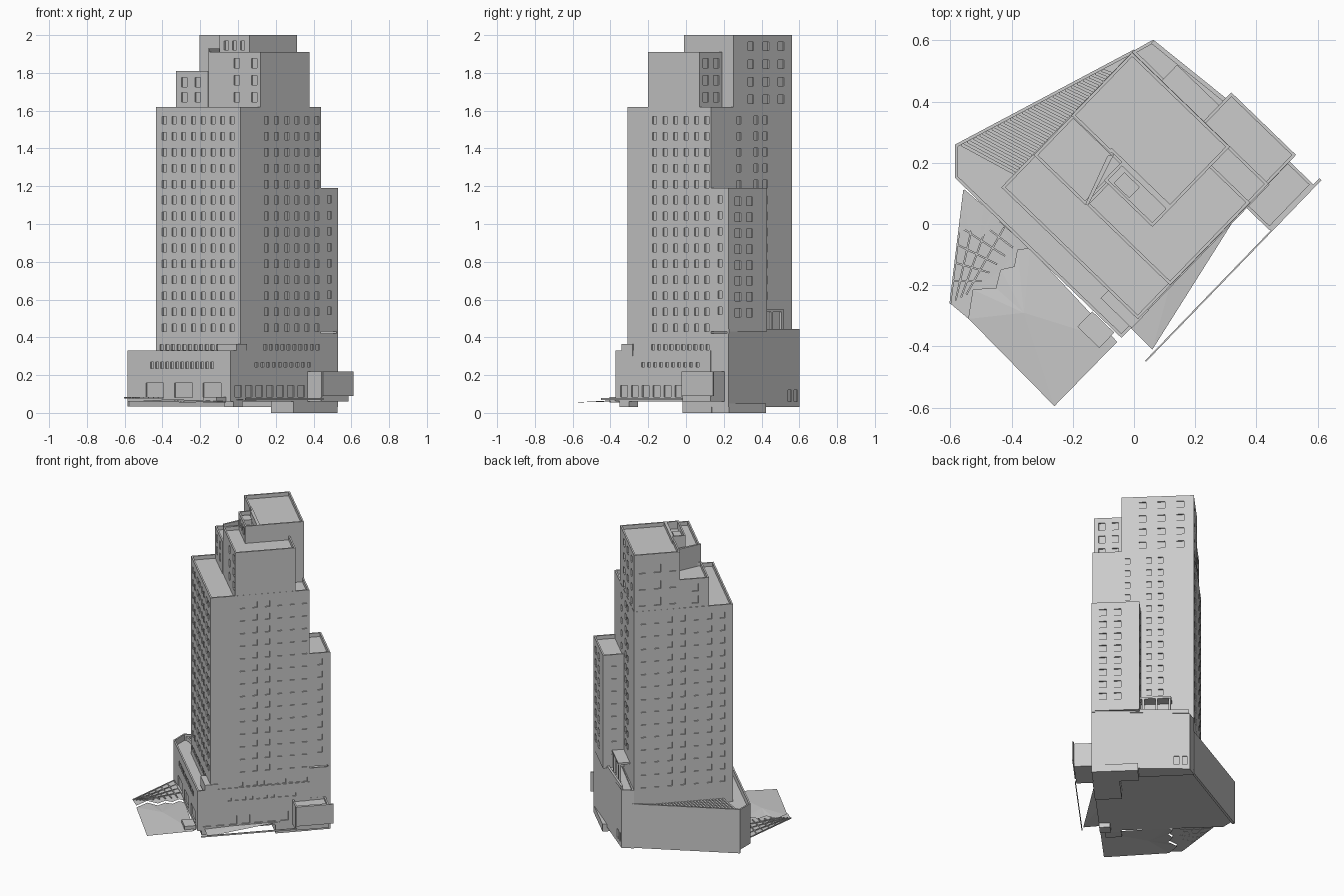
import bpy, bmesh, math
from mathutils import Vector, Matrix

if "Cube" in bpy.data.objects:
    bpy.data.objects.remove(bpy.data.objects["Cube"])

# Local plan axes: u runs right/front, v runs right/back; everything turns -44 degrees
ROT = Matrix.Rotation(math.radians(-44), 4, 'Z')


def finish(name, bm, turn=True):
    if turn:
        bmesh.ops.transform(bm, matrix=ROT, verts=bm.verts)
    me = bpy.data.meshes.new(name)
    bm.to_mesh(me)
    bm.free()
    ob = bpy.data.objects.new(name, me)
    bpy.context.collection.objects.link(ob)
    return ob


def face(bm, pts):
    return bm.faces.new([bm.verts.new(p) for p in pts])


def spread(a, b, n):
    return [a + (b - a) * i / (n - 1) for i in range(n)] if n > 1 else [a]


def wall(bm, a, b, z0, z1, groups, depth=0.008):
    """Flat wall with recessed openings; group = s0,s1,cols,width,z0,z1,rows,height"""
    a, b = Vector((*a, 0)), Vector((*b, 0))
    d = (b - a).normalized()
    inward = Vector((-d.y, d.x, 0)) * depth
    rects = [(s - w / 2, s + w / 2, z - h / 2, z + h / 2)
             for s0, s1, n, w, q0, q1, m, h in groups
             for s in spread(s0, s1, n) for z in spread(q0, q1, m)]
    ss = sorted({0, round((b - a).length, 5)} | {round(v, 5) for r in rects for v in r[:2]})
    zs = sorted({z0, z1} | {round(v, 5) for r in rects for v in r[2:]})
    P = lambda s, z, k=0: a + d * s + Vector((0, 0, z)) + inward * k
    for s, t in zip(ss, ss[1:]):
        for z, y in zip(zs, zs[1:]):
            cs, cz = (s + t) / 2, (z + y) / 2
            if not any(r[0] < cs < r[1] and r[2] < cz < r[3] for r in rects):
                face(bm, [P(s, z), P(t, z), P(t, y), P(s, y)])
    for s, t, z, y in rects:
        ring = [(s, z), (t, z), (t, y), (s, y)]
        face(bm, [P(*c, 1) for c in ring])
        for c, e in zip(ring, ring[1:] + ring[:1]):
            face(bm, [P(*c), P(*e), P(*e, 1), P(*c, 1)])


def inset(pts, t):
    out = []
    for i, p in enumerate(pts):
        p = Vector(p)
        d1 = (p - Vector(pts[i - 1])).normalized()
        d2 = (Vector(pts[(i + 1) % len(pts)]) - p).normalized()
        n1, n2 = Vector((-d1.y, d1.x)), Vector((-d2.y, d2.x))
        out.append(p + (n1 + n2) * t / (1 + n1.dot(n2)))
    return out


def block(name, pts, z0, z1, wins=None, parapet=0.025, thick=0.01):
    """Walled volume with a sunken flat roof behind a parapet (pts counter-clockwise)"""
    bm = bmesh.new()
    wins, n = wins or {}, len(pts)
    inner = inset(pts, thick)
    for i in range(n):
        j = (i + 1) % n
        wall(bm, pts[i], pts[j], z0, z1, wins.get(i, []))
        face(bm, [(*pts[i], z1), (*pts[j], z1), (*inner[j], z1), (*inner[i], z1)])
        face(bm, [(*inner[i], z1), (*inner[j], z1), (*inner[j], z1 - parapet), (*inner[i], z1 - parapet)])
    face(bm, [(*p, z1 - parapet) for p in inner])
    face(bm, [(*p, z0) for p in reversed(pts)])
    bmesh.ops.remove_doubles(bm, verts=bm.verts, dist=1e-5)
    return finish(name, bm)


def prism(bm, pts, z0, z1):
    f = face(bm, [(*p, z0) for p in pts])
    ext = bmesh.ops.extrude_face_region(bm, geom=[f])
    bmesh.ops.translate(bm, vec=(0, 0, z1 - z0), verts=[g for g in ext['geom'] if isinstance(g, bmesh.types.BMVert)])
    bmesh.ops.recalc_face_normals(bm, faces=bm.faces)


def rect(u0, u1, v0, v1):
    return [(u0, v0), (u1, v0), (u1, v1), (u0, v1)]


def box(name, u0, u1, v0, v1, z0, z1):
    bm = bmesh.new()
    prism(bm, rect(u0, u1, v0, v1), z0, z1)
    return finish(name, bm)


def strip(bm, a, b, w, z0, z1):
    a, b = Vector(a), Vector(b)
    d = (b - a).normalized() * w / 2
    n = Vector((-d.y, d.x))
    prism(bm, [a - n, b - n, b + n, a + n], z0, z1)


ROWS = (0.45, 1.55, 14, 0.04)

# Main tower shaft
block("tower_shaft", rect(-0.395, 0.225, -0.215, 0.40), 0.29, 1.62, {
    0: [(0.06, 0.56, 8, 0.03, *ROWS), (0.04, 0.58, 14, 0.024, 0.348, 0, 1, 0.03)],
    1: [(0.20, 0.585, 6, 0.03, *ROWS), (0.19, 0.59, 10, 0.024, 0.348, 0, 1, 0.03)],
    2: [(0.214, 0, 1, 0.032, *ROWS), (0.345, 0.415, 2, 0.032, 0.62, 1.55, 12, 0.042)],
    3: [(0.06, 0.55, 7, 0.03, *ROWS)]})

# Stepped upper tiers
BIG = (1.67, 1.85, 3, 0.05)
block("upper_left_tier", rect(-0.392, -0.158, -0.066, 0.12), 1.58, 1.81,
      {0: [(0.06, 0.16, 2, 0.04, 1.67, 1.75, 2, 0.05)], 3: [(0.1, 0, 1, 0.04, 1.67, 1.75, 2, 0.05)]})
block("upper_right_tier", rect(-0.16, 0.224, -0.062, 0.314), 1.58, 1.91,
      {0: [(0.21, 0.34, 2, 0.042, *BIG)], 2: [(0.05, 0.13, 2, 0.04, *BIG)]})
block("top_tier", [(-0.394, 0.113), (-0.215, 0.113), (-0.215, 0.118), (0.05, 0.118), (0.05, 0.399), (-0.394, 0.399)],
      1.58, 2.0, {4: [(0.13, 0.36, 3, 0.045, 1.66, 1.94, 4, 0.045)],
                  5: [(0.05, 0.24, 3, 0.042, 1.68, 1.90, 3, 0.055)]})
block("roof_stair_house", rect(-0.17, 0.05, 0.035, 0.119), 1.88, 2.0,
      {0: [(0.05, 0.17, 3, 0.03, 1.945, 0, 1, 0.05)]}, parapet=0.05)
bm = bmesh.new()
prism(bm, [(-0.217, 0.10), (-0.16, -0.062), (-0.15, -0.062), (-0.205, 0.118)], 1.78, 1.93)
finish("slanted_screen_wall", bm)
box("roof_hatch", -0.14, -0.07, 0.05, 0.10, 1.94, 1.985)

# Rear side wing
block("side_wing", rect(-0.07, 0.224, 0.39, 0.53), 0.43, 1.19, {
    1: [(0.075, 0, 1, 0.03, 0.54, 1.13, 8, 0.04)],
    2: [(0.07, 0.16, 2, 0.045, 0.53, 1.12, 8, 0.045)],
    3: [(0.07, 0, 1, 0.03, 0.54, 1.13, 8, 0.04)]})

# Street podium with angled rear-left wall
block("podium", [(0.229, -0.296), (0.229, 0.40), (-0.396, 0.41), (-0.601, -0.22), (-0.525, -0.298)],
      0.06, 0.33, {4: [(0.18, 0.62, 13, 0.022, 0.252, 0, 1, 0.034), (0.20, 0.62, 3, 0.13, 0.12, 0, 1, 0.075)],
                   0: [(0.06, 0.54, 7, 0.05, 0.115, 0, 1, 0.06), (0.20, 0.6, 10, 0.022, 0.255, 0, 1, 0.022)]},
      parapet=0.04)
box("podium_corner_block", 0.09, 0.231, -0.25, -0.17, 0.30, 0.365)
bm = bmesh.new()
prism(bm, [(-0.601, -0.22), (-0.585, -0.225), (-0.385, 0.40), (-0.396, 0.41)], 0.035, 0.07)
finish("angled_wall_base", bm)

# Slats over the triangular light court
bm = bmesh.new()
for i in range(24):
    t = 0.03 + i * 0.034
    u, v = -0.601 + 0.205 * t, -0.22 + 0.63 * t
    strip(bm, (u + 0.01, v - 0.003), (-0.395, v + (-0.395 - u) * 0.25), 0.011, 0.295, 0.318)
finish("light_court_slats", bm)

# Rear podium, deep base and terrace edge
block("rear_podium", [(0.224, 0.39), (0.224, 0.53), (-0.374, 0.474), (-0.396, 0.40)], 0.03, 0.42,
      {1: [(0.52, 0.57, 2, 0.03, 0.09, 0, 1, 0.06)]}, parapet=0.01)
box("deep_base", -0.06, 0.222, 0.404, 0.53, 0.0, 0.05)
bm = bmesh.new()
strip(bm, (0.224, 0.524), (-0.37, 0.470), 0.014, 0.42, 0.445)
finish("terrace_kerb", bm)
bm = bmesh.new()
for u in (-0.09, -0.17, -0.25):
    prism(bm, rect(u - 0.007, u + 0.007, 0.455, 0.469), 0.41, 0.54)
prism(bm, rect(-0.26, -0.07, 0.395, 0.472), 0.535, 0.548)
finish("terrace_pergola", bm)

# Side entrance box, long fascia panel and rail
block("side_entrance", rect(0.215, 0.332, 0.293, 0.50), 0.06, 0.22, parapet=0.015)
box("entrance_base", 0.06, 0.225, 0.19, 0.405, 0.0, 0.07)
box("fascia_panel", 0.332, 0.341, 0.295, 0.528, 0.09, 0.22)
box("pavement_rail", 0.336, 0.341, -0.296, 0.30, 0.068, 0.078)


# Ground sheets in world coordinates
def sheet(name, pts, hub=None):
    bm = bmesh.new()
    if hub:
        for a, b in zip(pts, pts[1:] + pts[:1]):
            face(bm, [a, b, hub])
    else:
        bmesh.ops.triangulate(bm, faces=[face(bm, pts)])
    bmesh.ops.remove_doubles(bm, verts=bm.verts, dist=1e-5)
    return finish(name, bm, False)


zig = [(-0.34, -0.08), (-0.38, -0.085), (-0.39, -0.14), (-0.435, -0.15), (-0.45, -0.21), (-0.525, -0.215), (-0.54, -0.31)]
sheet("plaza", [(x, y, 0.062) for x, y in zig] +
      [(-0.26, -0.595, 0.055), (-0.055, -0.385, 0.062)], (-0.36, -0.29, 0.072))
sheet("upper_paving", [(x, y, 0.075) for x, y in zig] +
      [(-0.6, -0.26, 0.075), (-0.555, 0.11, 0.08), (-0.49, 0.06, 0.08)])
sheet("side_pavement", [(-0.02, -0.33, 0.07), (0.06, -0.41, 0.065), (0.35, 0.05, 0.08), (0.12, -0.19, 0.078)])

# Joint ribs across the paving
bm = bmesh.new()
L = lambda a, b, t: Vector(a).lerp(Vector(b), t)
for t in spread(0, 0.8, 6):
    strip(bm, L((-0.555, 0.11), (-0.6, -0.26), t), L((-0.37, -0.05), (-0.53, -0.22), t), 0.006, 0.076, 0.083)
for t in spread(0, 0.75, 4):
    strip(bm, L((-0.555, 0.11), (-0.38, -0.05), t), L((-0.6, -0.26), (-0.53, -0.22), t), 0.006, 0.076, 0.083)
finish("paving_ribs", bm, False)

# Low planter and steps at the street corner
box("corner_planter", 0.10, 0.20, -0.37, -0.30, 0.055, 0.085)
box("corner_footing", 0.16, 0.227, -0.27, -0.20, 0.03, 0.07)
